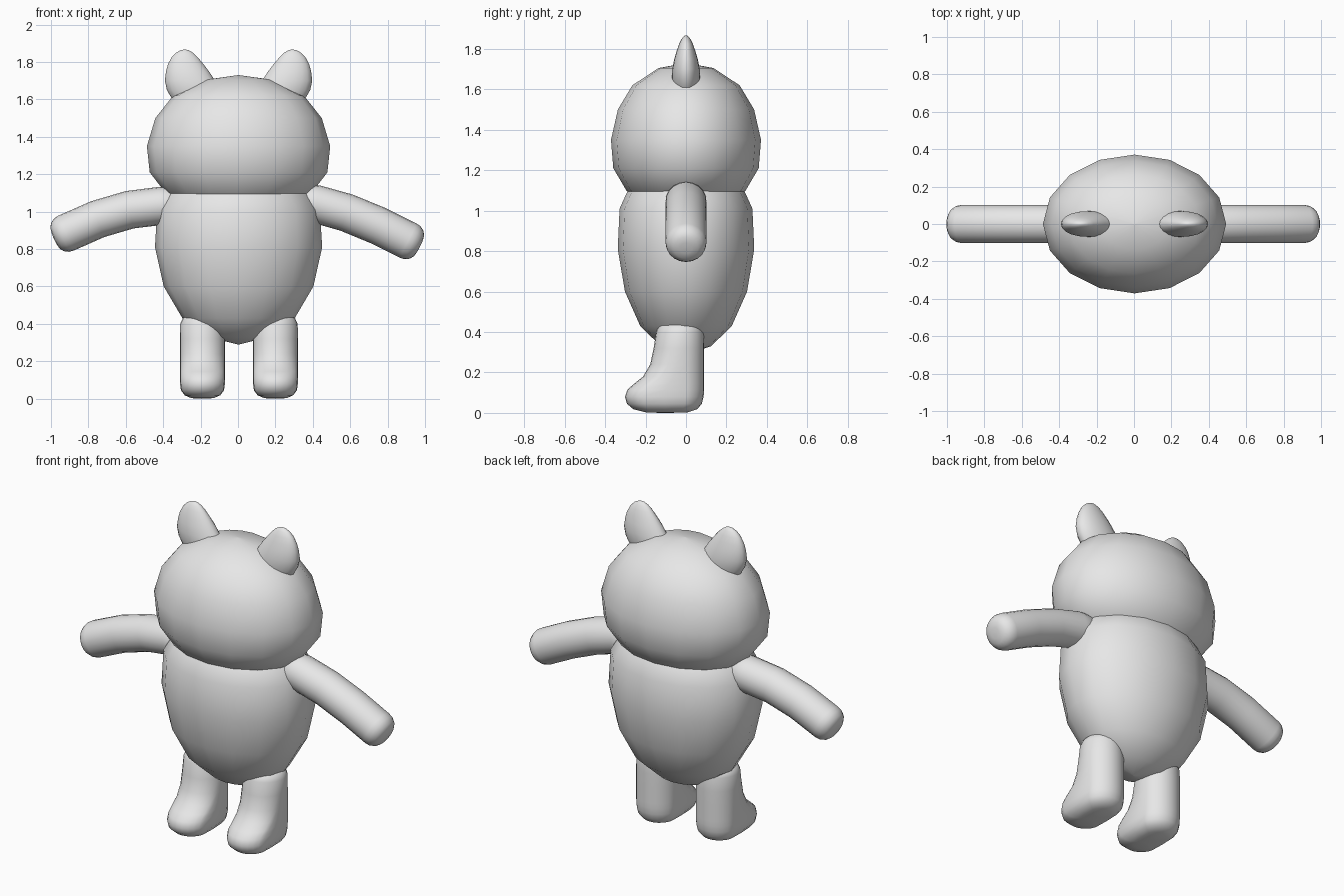
import bpy, bmesh, math
from mathutils import Vector

cube = bpy.data.objects.get("Cube")
if cube:
    bpy.data.objects.remove(cube, do_unlink=True)

grey = bpy.data.materials.new("plain_grey")
grey.use_nodes = True
grey.diffuse_color = (0.8, 0.8, 0.8, 1)
grey.node_tree.nodes["Principled BSDF"].inputs["Base Color"].default_value = (0.8, 0.8, 0.8, 1)


def skin(name, rings, levels=0):
    """Bridge a stack of closed rings, cap the ends and shade smooth."""
    bm = bmesh.new()
    loops = [[bm.verts.new(p) for p in ring] for ring in rings]
    n = len(loops[0])
    for a, b in zip(loops, loops[1:]):
        for i in range(n):
            j = (i + 1) % n
            bm.faces.new((a[i], a[j], b[j], b[i]))
    bm.faces.new(loops[0][::-1])
    bm.faces.new(loops[-1])
    bmesh.ops.recalc_face_normals(bm, faces=bm.faces)
    for f in bm.faces:
        f.smooth = True
    mesh = bpy.data.meshes.new(name)
    bm.to_mesh(mesh)
    bm.free()
    mesh.materials.append(grey)
    ob = bpy.data.objects.new(name, mesh)
    bpy.context.collection.objects.link(ob)
    if levels:
        ob.modifiers.new("Smooth", "SUBSURF").levels = levels
        ob.modifiers["Smooth"].render_levels = levels
    return ob


def ring(centre, u, v, n=16, stretch=0.0):
    """Ellipse on axes u and v; stretch splits it into a stadium along v."""
    pts = []
    for i in range(n):
        a = math.tau * i / n
        c, s = math.cos(a), math.sin(a)
        push = 0 if abs(s) < 1e-6 else math.copysign(stretch, s)
        pts.append(Vector(centre) + Vector(u) * c + Vector(v) * s + Vector((0, push, 0)))
    return pts


def egg(name, profile, ratio):
    """Faceted, flattened lathe shape from (half width, height) pairs."""
    skin(name, [ring((0.003, 0, z), (r, 0, 0), (0, r * ratio, 0)) for r, z in profile])


# Body and head
egg("body", [(.003, .29), (.165, .33), (.30, .43), (.40, .6), (.447, .81),
             (.435, 1.01), (.375, 1.11), (.25, 1.2), (.003, 1.26)], .755)
egg("head", [(.003, .98), (.24, 1.01), (.39, 1.1), (.475, 1.21), (.49, 1.35),
             (.445, 1.5), (.35, 1.62), (.18, 1.705), (.003, 1.73)], .757)

# Arms: bent tubes with rounded hands, the left one hanging a little lower
arm_paths = {
    "right_arm": [(-.25, 1.045), (-.42, 1.03), (-.58, 1.01), (-.75, .96), (-.92, .885)],
    "left_arm": [(.25, 1.05), (.42, 1.04), (.58, .995), (.75, .925), (.91, .845)],
}
for name, path in arm_paths.items():
    pts = [Vector((x, 0, z)) for x, z in path]
    rings = []
    for i, p in enumerate(pts):
        d = (pts[min(i + 1, len(pts) - 1)] - pts[max(i - 1, 0)]).normalized()
        rings.append((p, d, .102))
    tip, d, _ = rings[-1]
    rings += [(tip + d * t, d, r) for t, r in
              ((.025, .098), (.05, .083), (.065, .06), (.07, .03), (.071, .004))]
    skin(name, [ring(p, (0, r, 0), d.cross(Vector((0, 1, 0))) * r, 20)
                for p, d, r in rings])

# Legs with feet: height, toe end, heel end, half width
leg_rings = [(.0, -.13, -.08, .01), (.003, -.2, .01, .06), (.018, -.26, .055, .095),
             (.045, -.292, .078, .115), (.08, -.302, .087, .12), (.115, -.29, .09, .121),
             (.145, -.255, .09, .121), (.18, -.212, .09, .121), (.24, -.177, .09, .121),
             (.32, -.16, .09, .121), (.4, -.148, .088, .119), (.43, -.135, .08, .105),
             (.446, -.11, .055, .075), (.45, -.05, .0, .02)]
for name, side in (("left_leg", 1), ("right_leg", -1)):
    rings = []
    for z, toe, heel, w in leg_rings:
        half = (heel - toe) / 2
        rings.append(ring((side * .195 + .005, (toe + heel) / 2, z), (w, 0, 0),
                          (0, min(w, half), 0), 24, max(0, half - w)))
    skin(name, rings)

# Ears: flattened leaf shapes leaning outwards: height, centre, half width, half depth
ear_rings = [(1.56, .19, .13, .055), (1.61, .215, .145, .065), (1.65, .237, .146, .07),
             (1.7, .26, .134, .068), (1.75, .273, .115, .058), (1.79, .283, .094, .046),
             (1.825, .288, .07, .034), (1.85, .289, .045, .021), (1.863, .288, .022, .01),
             (1.867, .287, .004, .003)]
for name, side in (("left_ear", 1), ("right_ear", -1)):
    skin(name, [ring((side * c + .003, 0, z), (w, 0, 0), (0, d, 0), 20)
                for z, c, w, d in ear_rings])
